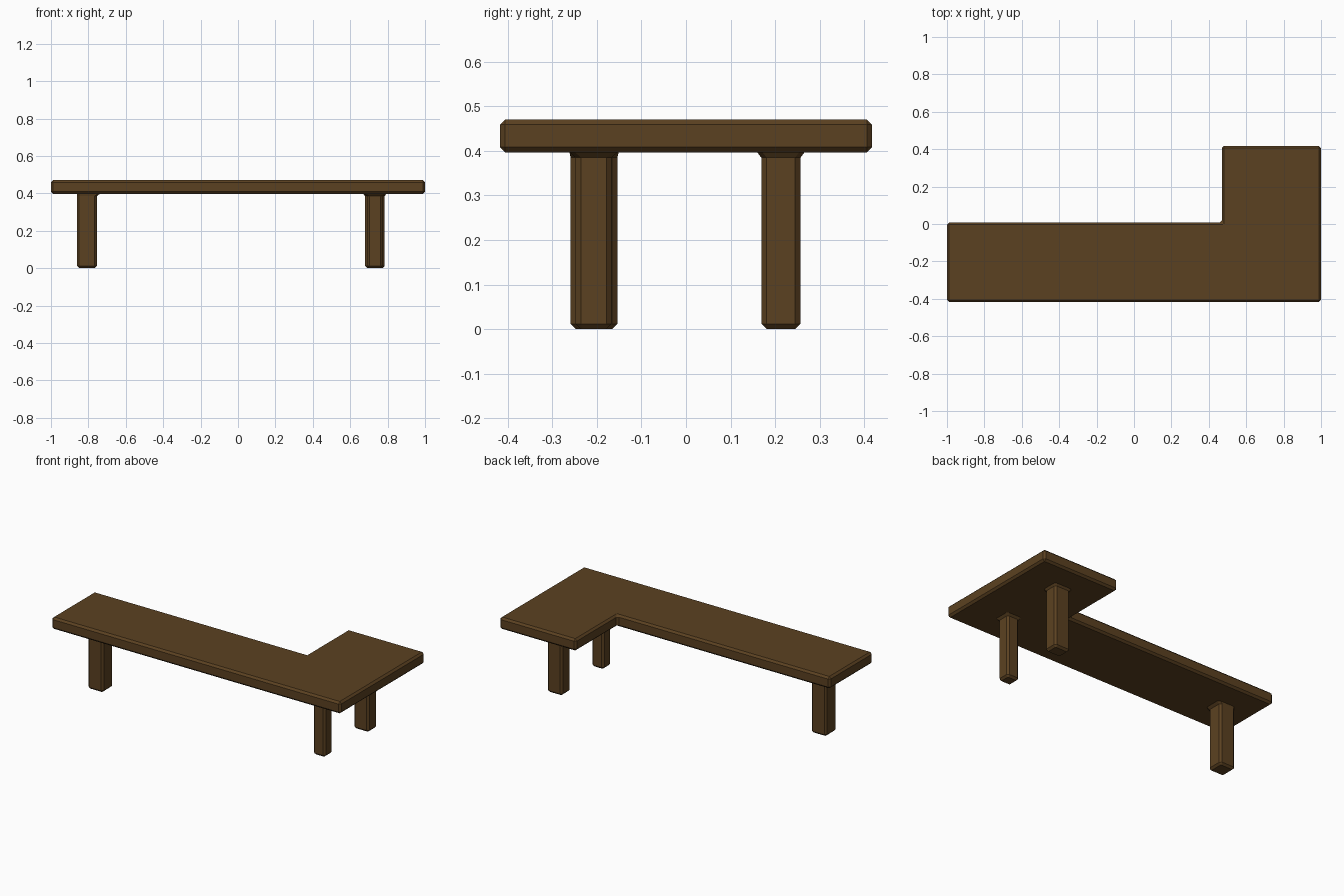
import bpy, bmesh

if "Cube" in bpy.data.objects:
    bpy.data.objects.remove(bpy.data.objects["Cube"])

wood = bpy.data.materials.new("brown wood")
wood.diffuse_color = (0.105, 0.053, 0.015, 1)
wood.use_nodes = True
wood.node_tree.nodes["Principled BSDF"].inputs["Base Color"].default_value = wood.diffuse_color
C = 0.012          # chamfer size
Z0, Z1 = 0.397, 0.471   # underside and top of the seat


def finish(name, bm):
    bmesh.ops.recalc_face_normals(bm, faces=bm.faces)
    mesh = bpy.data.meshes.new(name)
    bm.to_mesh(mesh)
    bm.free()
    mesh.materials.append(wood)
    obj = bpy.data.objects.new(name, mesh)
    bpy.context.collection.objects.link(obj)
    return obj


def ring(bm, x0, x1, y0, y1, z, c=C):
    """Rectangle with cut corners."""
    pts = [(x0 + c, y0), (x1 - c, y0), (x1, y0 + c), (x1, y1 - c),
           (x1 - c, y1), (x0 + c, y1), (x0, y1 - c), (x0, y0 + c)]
    return [bm.verts.new((x, y, z)) for x, y in pts]


def leg(name, x0, x1, y0, y1, flare):
    """Chamfered post; flare = (left, right, front, back) spread under the seat."""
    l, r, f, b = flare
    bm = bmesh.new()
    rings = [ring(bm, x0 + C, x1 - C, y0 + C, y1 - C, 0, 0.003),
             ring(bm, x0, x1, y0, y1, C),
             ring(bm, x0, x1, y0, y1, Z0 - C),
             ring(bm, x0 - l, x1 + r, y0 - f, y1 + b, Z0 + 0.001)]
    for a, d in zip(rings, rings[1:]):
        for i in range(8):
            j = (i + 1) % 8
            bm.faces.new((a[i], a[j], d[j], d[i]))
    bm.faces.new(rings[0])
    bm.faces.new(rings[-1])
    return finish(name, bm)


# L-shaped seat slab with chamfered edges
bm = bmesh.new()
outline = [(-1, -0.418), (1, -0.418), (1, 0.418), (0.47, 0.418), (0.47, 0.008), (-1, 0.008)]
face = bm.faces.new([bm.verts.new((x, y, Z0)) for x, y in outline])
top = bmesh.ops.extrude_face_region(bm, geom=[face])["geom"]
for v in top:
    if isinstance(v, bmesh.types.BMVert):
        v.co.z = Z1
if not face.is_valid or len(bm.faces) < 8:
    bm.faces.new([v for v in bm.verts if v.co.z < Z1 - 0.01])
seat = finish("seat", bm)
bev = seat.modifiers.new("chamfer", "BEVEL")
bev.width = C
bev.segments = 1

# Three legs of slightly different thickness
leg("left_leg", -0.861, -0.755, -0.259, -0.154, (0, 0.018, 0.003, 0.003))
leg("front_right_leg", 0.690, 0.773, -0.248, -0.167, (0.014,) * 4)
leg("back_right_leg", 0.679, 0.784, 0.169, 0.257, (0.01,) * 4)
